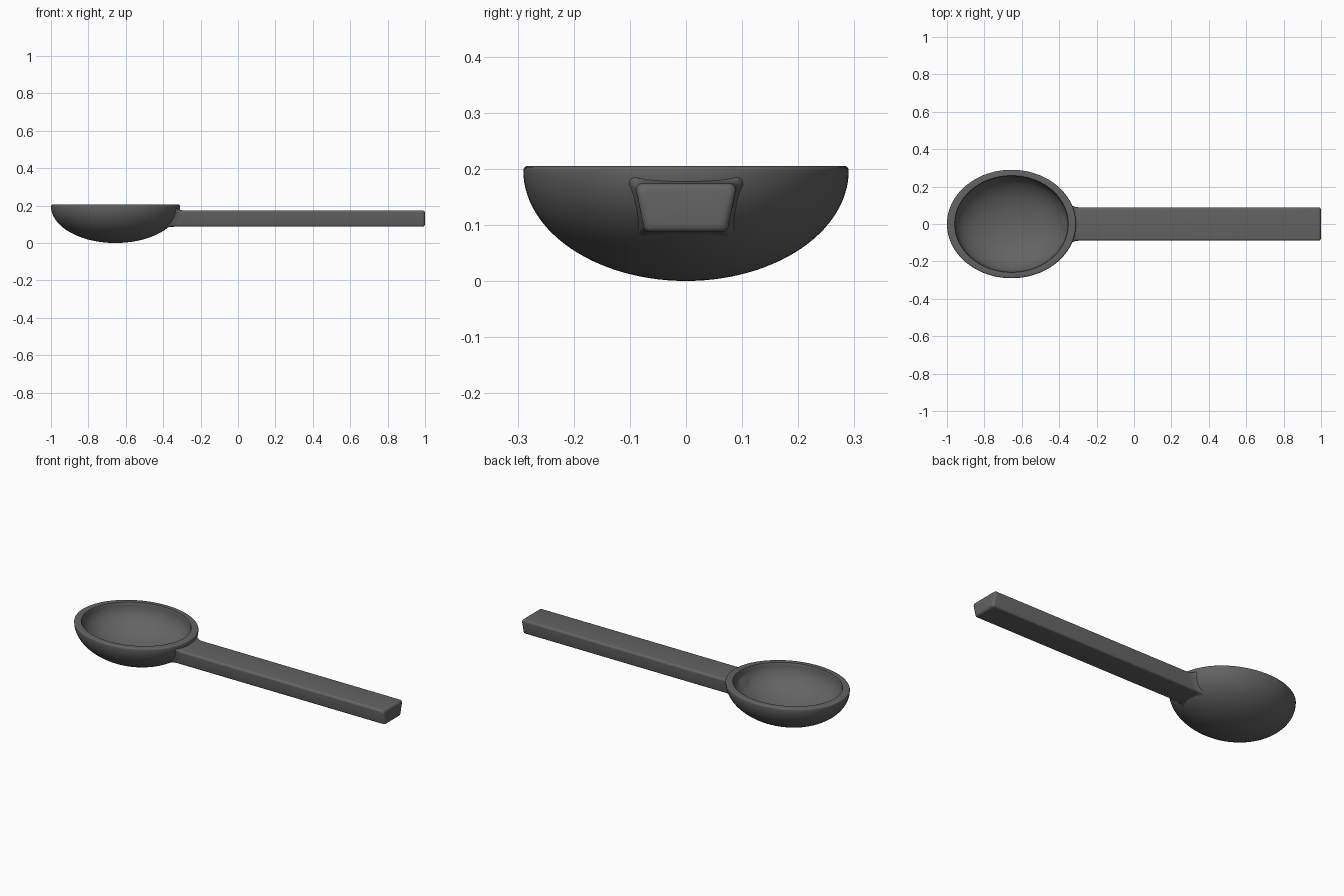
import bpy, bmesh, math

if "Cube" in bpy.data.objects:
    bpy.data.objects.remove(bpy.data.objects["Cube"])

CX, TOP = -0.655, 0.205

mat = bpy.data.materials.new("dark_grey")
mat.diffuse_color = (0.125, 0.125, 0.125, 1)
mat.use_nodes = True
mat.node_tree.nodes["Principled BSDF"].inputs["Base Color"].default_value = mat.diffuse_color


def loft(name, rings, pole_ends=False):
    """Skin closed rings; cap each end with a face or a pole fan."""
    bm = bmesh.new()
    loops = [[bm.verts.new(p) for p in r] for r in rings]
    n = len(loops[0])
    for a, b in zip(loops, loops[1:]):
        for i in range(n):
            j = (i + 1) % n
            bm.faces.new((a[i], a[j], b[j], b[i]))
    for loop in (loops[0], loops[-1]):
        if pole_ends:
            pole = bm.verts.new((CX, 0, loop[0].co.z))
            for i in range(n):
                bm.faces.new((loop[i], loop[(i + 1) % n], pole))
        else:
            bm.faces.new(loop)
    bmesh.ops.recalc_face_normals(bm, faces=bm.faces)
    me = bpy.data.meshes.new(name)
    bm.to_mesh(me)
    bm.free()
    ob = bpy.data.objects.new(name, me)
    bpy.context.collection.objects.link(ob)
    me.materials.append(mat)
    bpy.context.view_layer.objects.active = ob
    ob.select_set(True)
    bpy.ops.object.shade_smooth_by_angle(angle=math.radians(40))
    ob.select_set(False)
    return ob


# Bowl: outer shell, rounded rim, inner hollow, as (rx, ry, z)
def quarter(rx, ry, depth, steps=28):
    return [(rx * math.sin(t), ry * math.sin(t), TOP - 0.008 - (depth - 0.008) * math.cos(t))
            for t in (math.pi / 2 * k / steps for k in range(1, steps + 1))]


prof = quarter(0.345, 0.290, TOP)
R = 0.008
for k in range(1, 5):
    a = math.pi / 2 * k / 4
    d = R * (1 - math.cos(a))
    prof.append((0.345 - d, 0.290 - d, TOP - R + R * math.sin(a)))
prof.append((0.304, 0.259, TOP))
prof += reversed(quarter(0.301, 0.256, 0.170))
SEG = 96
loft("bowl", [[(CX + rx * math.cos(2 * math.pi * i / SEG), ry * math.sin(2 * math.pi * i / SEG), z)
               for i in range(SEG)] for rx, ry, z in prof], True)


# Handle: rounded trapezoid section
def section(inset=0.0, rad=0.012, grow=0.0):
    wt, wb, zt, zb = 0.089 + grow, 0.076 + grow, 0.174 + grow * 0.8, 0.087 - grow * 0.8
    corners = [(wt, zt, 0), (-wt, zt, 90), (-wb, zb, 180), (wb, zb, 270)]
    pts = []
    for y, z, a0 in corners:
        cy = y - math.copysign(rad + inset, y)
        cz = z + (-1 if z == zt else 1) * (rad + inset)
        for k in range(6):
            a = math.radians(a0 + 18 * k)
            pts.append((cy + rad * math.cos(a), cz + rad * math.sin(a)))
    return pts


def on_bowl(y, z, off):
    """x on the outer bowl surface, shifted by off."""
    q = 1 - (y / 0.290) ** 2 - ((TOP - z) / TOP) ** 2
    return CX + 0.345 * math.sqrt(max(q, 0)) + off


rings = []
# Flared fillet that follows the bowl wall
for off, grow in ((-0.015, 0.016), (0.0, 0.014), (0.006, 0.008), (0.015, 0.004), (0.028, 0.001), (0.045, 0)):
    rings.append([(on_bowl(y, z, off), y, z) for y, z in section(grow=grow)])
rings.append([(-0.2, y, z) for y, z in section()])
# Rounded far end
E = 0.014
for k in range(6):
    a = math.pi / 2 * k / 5
    rings.append([(1 - E + E * math.sin(a), y, z) for y, z in section(inset=E * (1 - math.cos(a)))])
loft("handle", rings)
